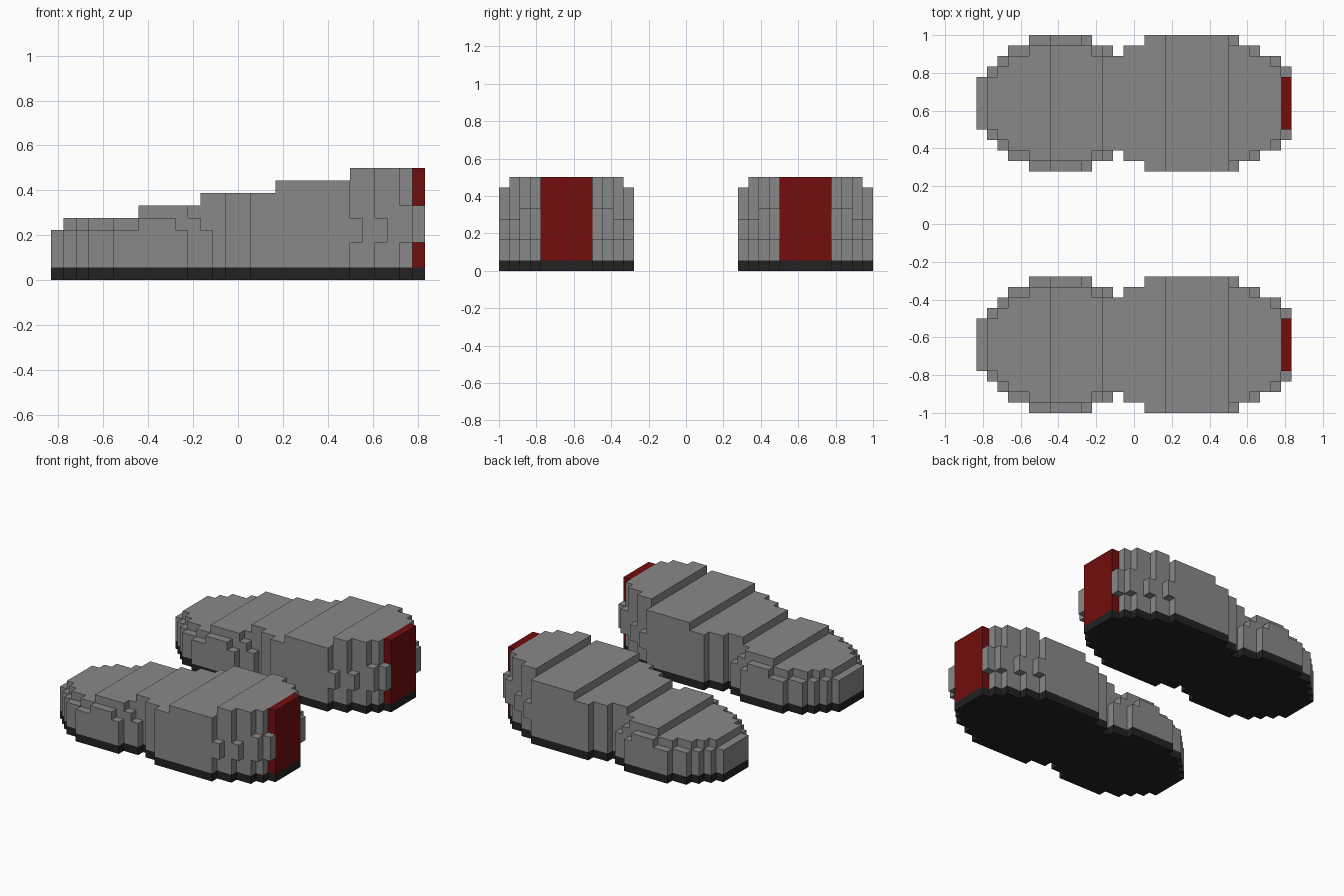
import bpy, bmesh

if "Cube" in bpy.data.objects:
    bpy.data.objects.remove(bpy.data.objects["Cube"])

U = 1 / 18          # block size
CENTRE = 11.5       # shoe centre distance from the middle, in blocks


def material(name, rgb):
    m = bpy.data.materials.new(name)
    m.diffuse_color = (*rgb, 1)
    m.use_nodes = True
    m.node_tree.nodes["Principled BSDF"].inputs["Base Color"].default_value = m.diffuse_color
    return m


GREY = material("grey fabric", (0.25, 0.25, 0.25))
DARK = material("dark rubber", (0.016, 0.016, 0.016))
RED = material("dark red", (0.17, 0.004, 0.004))


def prism(bm, steps, end, z0, z1, cy):
    """Extrude a stepped outline: steps are (start x, half width)."""
    half = []
    for i, (x, w) in enumerate(steps):
        nxt = steps[i + 1][0] if i + 1 < len(steps) else end
        half += [(x, w), (nxt, w)]
    outline = [(x, -w) for x, w in half] + [(x, w) for x, w in reversed(half)]
    face = bm.faces.new([bm.verts.new((x * U, (y + cy) * U, z0 * U)) for x, y in outline])
    new = bmesh.ops.extrude_face_region(bm, geom=[face], use_keep_orig=True)["geom"]
    bmesh.ops.translate(bm, vec=(0, 0, (z1 - z0) * U),
                        verts=[g for g in new if isinstance(g, bmesh.types.BMVert)])


def finish(bm, name, mat):
    bmesh.ops.recalc_face_normals(bm, faces=bm.faces)
    me = bpy.data.meshes.new(name)
    bm.to_mesh(me)
    bm.free()
    me.materials.append(mat)
    bpy.context.collection.objects.link(bpy.data.objects.new(name, me))


# Stepped outline pieces
TOE = [(-15, 2.5), (-14, 3.5), (-13, 4.5), (-12, 5.5), (-10, 6.5), (-4, 5.5), (-2, 4.5)]
TOE_INSET = [(-14, 2.5), (-13, 3.5), (-12, 4.5), (-10, 5.5), (-8, 6.5), (-5, 5.5), (-3, 4.5)]
TOE_TOP = [(-8, 5.5), (-4, 4.5)]
WAIST = [(-1, 5.5), (1, 6.5)]
HEEL = [(9, 5.5), (11, 4.5), (13, 3.5)]
HEEL_WIDE = [(10, 5.5), (12, 4.5)]
HEEL_MID = [(9, 5.5), (11, 4.5)]

# Upper layers: outline, bottom, top
LAYERS = [
    (TOE + WAIST + HEEL, 1, 3),
    (TOE + WAIST + HEEL_WIDE, 3, 4),
    (TOE_INSET + WAIST + HEEL_WIDE, 4, 5),
    (TOE_TOP + WAIST + HEEL_MID, 5, 6),
    ([(-3, 4.5)] + WAIST + HEEL, 6, 7),
    ([(3, 6.5)] + HEEL, 7, 8),
    (HEEL, 8, 9),
]

for side, cy in (("left", CENTRE), ("right", -CENTRE)):
    # sole
    bm = bmesh.new()
    prism(bm, TOE + WAIST + HEEL + [(14, 2.5)], 15, 0, 1, cy)
    finish(bm, side + "_sole", DARK)
    # upper with the small bumps beside the heel tab
    bm = bmesh.new()
    for steps, z0, z1 in LAYERS:
        prism(bm, steps, 14, z0, z1, cy)
    for s in (-3, 3):
        prism(bm, [(14, 0.5)], 15, 3, 6, cy + s)
    finish(bm, side + "_upper", GREY)
    # red heel tab
    bm = bmesh.new()
    prism(bm, [(14, 2.5)], 15, 1, 9, cy)
    finish(bm, side + "_heel_tab", RED)
